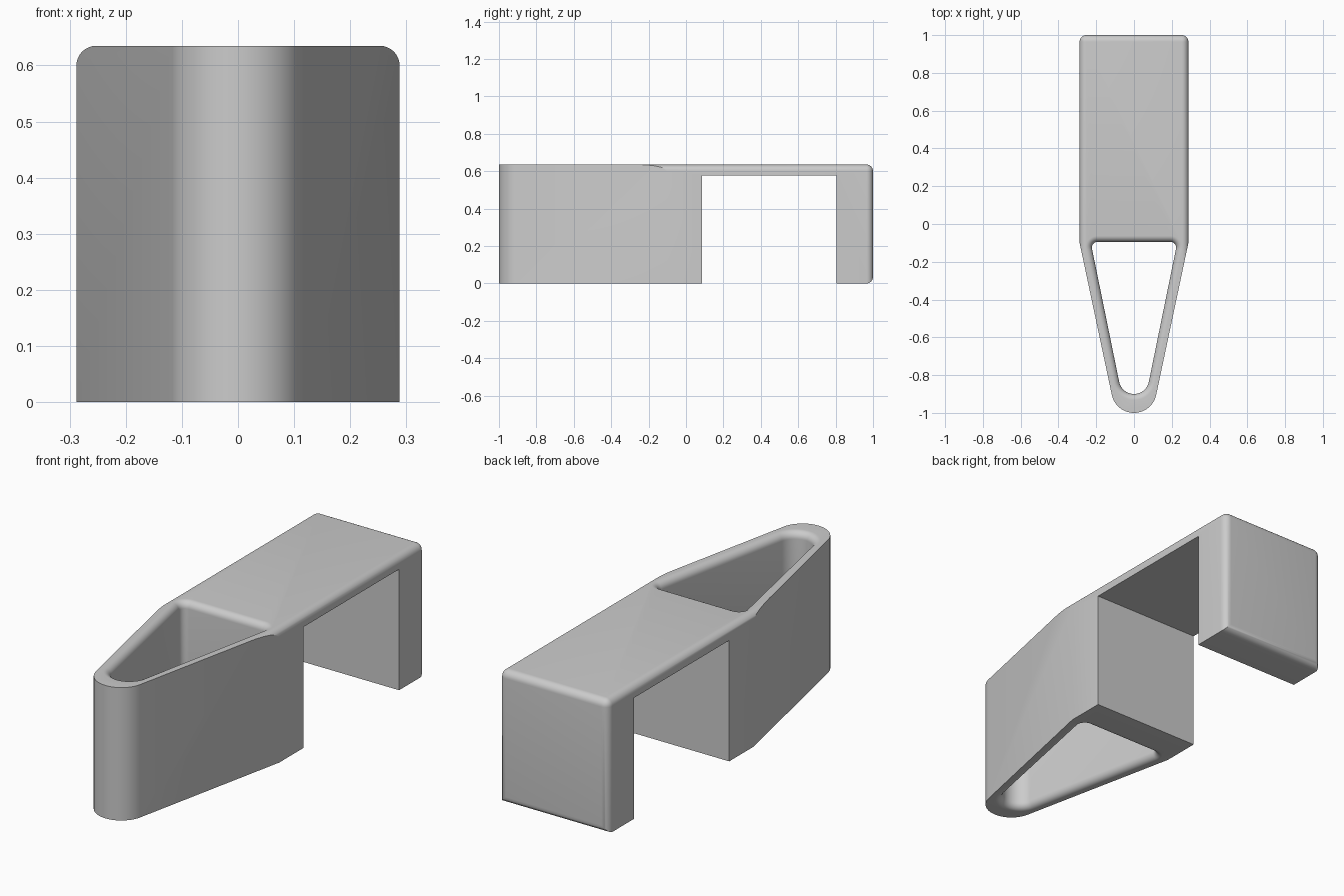
import bpy, bmesh
from math import radians, sin, cos, pi
from mathutils import Vector

if "Cube" in bpy.data.objects:
    bpy.data.objects.remove(bpy.data.objects["Cube"])

HALF_W, HEIGHT, FILLET = 0.288, 0.635, 0.035

grey = bpy.data.materials.new("plain_grey")
grey.use_nodes = True
colour = (0.6, 0.6, 0.6, 1)
grey.diffuse_color = colour
grey.node_tree.nodes["Principled BSDF"].inputs["Base Color"].default_value = colour


def finish(name, bm):
    bmesh.ops.recalc_face_normals(bm, faces=bm.faces)
    mesh = bpy.data.meshes.new(name)
    bm.to_mesh(mesh)
    bm.free()
    mesh.materials.append(grey)
    obj = bpy.data.objects.new(name, mesh)
    bpy.context.collection.objects.link(obj)
    return obj


def box(name, lo, hi):
    bm = bmesh.new()
    bmesh.ops.create_cube(bm, size=1)
    for v in bm.verts:
        v.co = Vector([h if c > 0 else l for c, l, h in zip(v.co, lo, hi)])
    return finish(name, bm)


def arc(cx, cy, r, start, end, steps):
    angles = [radians(start + (end - start) * i / steps) for i in range(steps + 1)]
    return [(cx + r * cos(a), cy + r * sin(a)) for a in angles]


def loft(name, rings):
    """Closed solid through rings of (outline, z)."""
    bm = bmesh.new()
    loops = [[bm.verts.new((x, y, z)) for x, y in pts] for pts, z in rings]
    n = len(loops[0])
    for a, b in zip(loops, loops[1:]):
        for i in range(n):
            j = (i + 1) % n
            bm.faces.new((a[i], a[j], b[j], b[i]))
    bm.faces.new(loops[0])
    bm.faces.new(loops[-1])
    return finish(name, bm)


def combine(obj, cutter, operation):
    mod = obj.modifiers.new(operation.lower(), 'BOOLEAN')
    mod.operation = operation
    mod.solver = 'EXACT'
    mod.object = cutter
    bpy.context.view_layer.objects.active = obj
    bpy.ops.object.modifier_apply(modifier=mod.name)
    bpy.data.objects.remove(cutter)


# Bar with rounded top sides and a rounded back end
body = box("clip_body", (-HALF_W, -1.5, 0), (HALF_W, 1, HEIGHT))
bm = bmesh.new()
bm.from_mesh(body.data)
rounded = []
for e in bm.edges:
    mid = (e.verts[0].co + e.verts[1].co) / 2
    on_back = mid.y > 0.99
    top_side = mid.z > HEIGHT - 0.01 and abs(mid.x) > 0.2
    if on_back or top_side:
        rounded.append(e)
# The low side edges stay sharp
bmesh.ops.bevel(bm, geom=rounded, offset=FILLET, segments=8, profile=0.5,
                affect='EDGES', clamp_overlap=True)
bm.to_mesh(body.data)
bm.free()

# Tapered outline with a round nose
outline = arc(0, -0.88, 0.12, -167, -13, 28)
outline += [(HALF_W, -0.1), (HALF_W + 0.1, -0.1 + 0.44), (HALF_W + 0.1, 1.2)]
outline += [(-x, y) for x, y in reversed(outline[-3:])]
combine(body, loft("outline_tool", [(outline, -0.1), (outline, 0.8)]), 'INTERSECT')

# Gap between the two legs
combine(body, box("gap_tool", (-1, 0.085, -1), (1, 0.805, 0.578)), 'DIFFERENCE')


# Wedge opening, flared at both rims
def opening(grow):
    return (arc(0, -0.82, 0.08 + grow, -168, -12, 28)
            + arc(0.193, -0.125, 0.03 + grow, -12, 90, 12)
            + arc(-0.193, -0.125, 0.03 + grow, 90, 192, 12))


flare, steps = 0.033, 8
curve = [(flare * (1 - sin(t)), flare * (1 - cos(t)))
         for t in [pi / 2 * i / steps for i in range(steps + 1)]]
low = [(opening(g), d) for g, d in curve]
high = [(opening(g), HEIGHT - d) for g, d in reversed(curve)]
rim = opening(flare)
combine(body, loft("opening_tool", [(rim, -0.1)] + low + high + [(rim, 0.8)]), 'DIFFERENCE')

# Smooth curves, sharp corners
body.select_set(True)
bpy.context.view_layer.objects.active = body
bpy.ops.object.shade_smooth_by_angle(angle=radians(28))
